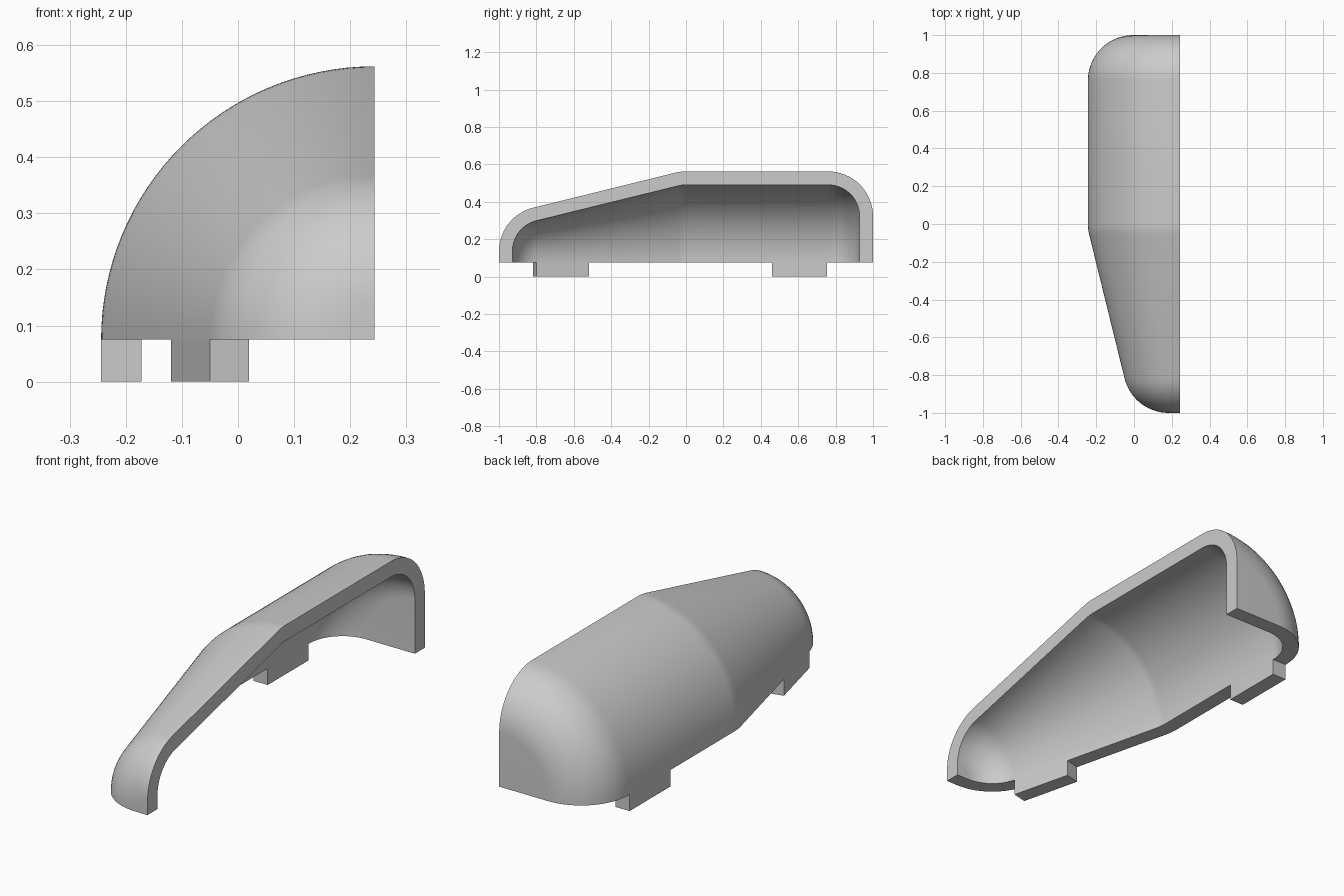
import bpy, bmesh, math
from mathutils import Vector, Matrix

cube = bpy.data.objects.get("Cube")
if cube:
    bpy.data.objects.remove(cube)

AXIS_X, BASE_Z = 0.243, 0.075   # axis of the quarter turn
FILLET, WALL = 0.24, 0.072
# Fillet centres as (y, radius from axis): nose, shoulder, tail
NOSE, SHOULDER, TAIL = (-0.76, 0.06), (0.0, 0.247), (0.76, 0.247)
SLOPE = math.atan2(SHOULDER[1] - NOSE[1], SHOULDER[0] - NOSE[0])

grey = bpy.data.materials.new("light_grey")
grey.use_nodes = True
colour = (0.6, 0.6, 0.6, 1)
grey.diffuse_color = colour
grey.node_tree.nodes["Principled BSDF"].inputs["Base Color"].default_value = colour


def add_object(name, bm):
    bmesh.ops.recalc_face_normals(bm, faces=bm.faces)
    mesh = bpy.data.meshes.new(name)
    bm.to_mesh(mesh)
    bm.free()
    mesh.materials.append(grey)
    obj = bpy.data.objects.new(name, mesh)
    bpy.context.collection.objects.link(obj)
    return obj


def arc(centre, radius, start, end, steps):
    angles = [start + (end - start) * i / steps for i in range(steps + 1)]
    return [(centre[0] + radius * math.cos(a), centre[1] + radius * math.sin(a)) for a in angles]


def half_profile(radius):
    """Outline from the nose on the axis to the tail on the axis."""
    up = math.pi / 2
    return ([(NOSE[0] - radius, 0)]
            + arc(NOSE, radius, math.pi, up + SLOPE, 14)
            + arc(SHOULDER, radius, up + SLOPE, up, 4)
            + arc(TAIL, radius, up, 0, 16)
            + [(TAIL[0] + radius, 0)])


# Shell: wall section swept a quarter turn around the long axis
bm = bmesh.new()
outline = half_profile(FILLET) + half_profile(FILLET - WALL)[::-1]
verts = [bm.verts.new((AXIS_X, y, BASE_Z + r)) for y, r in outline]
first = bm.faces.new(verts)
spun = bmesh.ops.spin(bm, geom=list(first.edges), cent=(AXIS_X, 0, BASE_Z),
                      axis=(0, 1, 0), angle=-math.pi / 2, steps=32)
last_edges = [e for e in spun["geom_last"] if isinstance(e, bmesh.types.BMEdge)]
bmesh.ops.contextual_create(bm, geom=last_edges)
bmesh.ops.remove_doubles(bm, verts=bm.verts, dist=0.0001)
shell = add_object("shell", bm)
bpy.ops.object.select_all(action="DESELECT")
shell.select_set(True)
bpy.context.view_layer.objects.active = shell
bpy.ops.object.shade_smooth_by_angle(angle=math.radians(30))


# Tabs: blocks below the rim, as thick as the wall
def add_tab(name, front_corner, length, turn):
    bm = bmesh.new()
    bmesh.ops.create_cube(bm, size=1)
    bmesh.ops.translate(bm, verts=bm.verts, vec=(0.5, 0.5, 0.5))
    bmesh.ops.scale(bm, verts=bm.verts, vec=(WALL, length, BASE_Z))
    matrix = Matrix.Translation(Vector((*front_corner, 0))) @ Matrix.Rotation(turn, 4, "Z")
    bmesh.ops.transform(bm, matrix=matrix, verts=bm.verts)
    add_object(name, bm)


nose_y = NOSE[0] - FILLET * math.sin(SLOPE)
nose_x = AXIS_X - NOSE[1] - FILLET * math.cos(SLOPE)
add_tab("front_tab", (nose_x, nose_y), 0.29, SLOPE)
add_tab("rear_tab", (AXIS_X - SHOULDER[1] - FILLET, 0.46), 0.295, 0)
